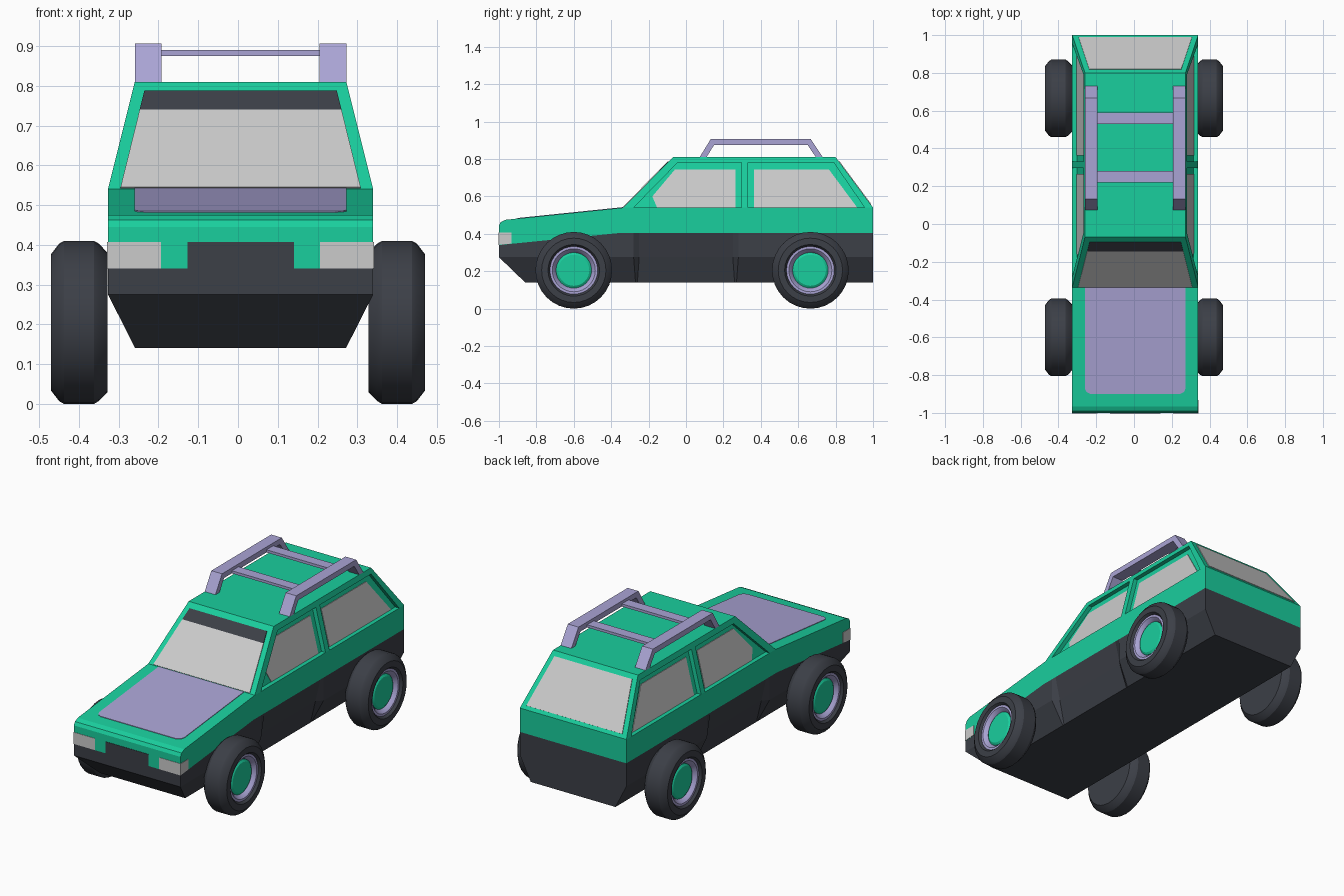
import bpy, bmesh
from math import sin, cos, pi
from mathutils import Vector

if "Cube" in bpy.data.objects:
    bpy.data.objects.remove(bpy.data.objects["Cube"])

CX = 0.0065            # body sits a hair right of the wheel centre line
W, ROOF, SILL = 0.3335, 0.266, 0.265   # half widths


def material(name, rgb):
    m = bpy.data.materials.new(name)
    m.diffuse_color = (*rgb, 1)
    m.use_nodes = True
    m.node_tree.nodes["Principled BSDF"].inputs["Base Color"].default_value = m.diffuse_color
    return m


GREEN = material("green_paint", (0.01, 0.62, 0.34))
DARK = material("dark_trim", (0.045, 0.05, 0.063))
TYRE = material("tyre_rubber", (0.045, 0.05, 0.063))
LILAC = material("lilac_metal", (0.40, 0.37, 0.66))


def make(name, verts, faces, mat=None, dx=CX):
    me = bpy.data.meshes.new(name)
    me.from_pydata([(v[0] + dx, v[1], v[2]) for v in verts], [], faces)
    bm = bmesh.new()
    bm.from_mesh(me)
    bmesh.ops.recalc_face_normals(bm, faces=bm.faces)
    bm.to_mesh(me)
    bm.free()
    ob = bpy.data.objects.new(name, me)
    bpy.context.collection.objects.link(ob)
    if mat:
        me.materials.append(mat)
    return ob


def prism(name, pts, vec, mat=None):
    """Polygon in space extruded along vec."""
    n = len(pts)
    a = [Vector(p) for p in pts]
    faces = [tuple(range(n)), tuple(range(n, 2 * n))]
    faces += [(i, (i + 1) % n, (i + 1) % n + n, i + n) for i in range(n)]
    return make(name, a + [p + Vector(vec) for p in a], faces, mat)


def across(name, prof, x0, x1, mat=None):
    """Side profile (y, z) extruded from x0 to x1."""
    return prism(name, [(x0, y, z) for y, z in prof], (x1 - x0, 0, 0), mat)


def side_x(z):
    return W - (z - 0.54) / 0.27 * (W - ROOF)


def screen_y(z):
    return -0.335 + (z - 0.54) / 0.27 * 0.265


def tail_y(z):
    return 1 - (z - 0.54) / 0.27 * 0.2


# Lower dark body: top, middle and bottom rails lofted along the length
verts, faces = [], []
for y, ybot, ztop, xmid in [(-1, -0.86, 0.34, W), (-0.35, -0.35, 0.405, W),
                            (-0.28, -0.27, 0.405, W), (-0.25, -0.26, 0.405, 0.303),
                            (0.25, 0.26, 0.405, 0.303), (0.28, 0.27, 0.405, W),
                            (1, 1, 0.405, W)]:
    half = [(W, y, ztop), (xmid, y, 0.275), (SILL, ybot, 0.14)]
    verts += [(-x, a, z) for x, a, z in half] + half[::-1]
for s in range(6):
    b = s * 6
    faces += [(b + i, b + (i + 1) % 6, b + (i + 1) % 6 + 6, b + i + 6) for i in range(6)]
for b in (0, 36):
    faces += [(b, b + 1, b + 4, b + 5), (b + 1, b + 2, b + 3, b + 4)]
make("lower_body", verts, faces, DARK)

# Upper green body with sloping bonnet
across("upper_body", [(-1, 0.34), (-1, 0.445), (-0.99, 0.463), (-0.965, 0.475), (-0.335, 0.54),
                      (1, 0.54), (1, 0.405), (-0.35, 0.405)], -W, W, GREEN)

# Cabin
ring = lambda w, y0, y1, z: [(-w, y0, z), (w, y0, z), (w, y1, z), (-w, y1, z)]
cabin = make("cabin", ring(W, -0.335, 1, 0.54) + ring(ROOF, -0.07, 0.8, 0.81),
             [(0, 1, 2, 3), (4, 5, 6, 7)] + [(i, (i + 1) % 4, (i + 1) % 4 + 4, i + 4) for i in range(4)],
             GREEN)

# Side windows: recess cut into the cabin, glass laid on the recess floor
openings = [("front", [(-0.29, 0.53), (-0.045, 0.78), (0.297, 0.78), (0.297, 0.53)],
             [(-0.155, 0.541), (-0.18, 0.60), (-0.06, 0.743), (0.265, 0.743), (0.265, 0.541)]),
            ("rear", [(0.332, 0.53), (0.332, 0.78), (0.79, 0.78), (0.962, 0.53)],
             [(0.363, 0.541), (0.363, 0.743), (0.765, 0.743), (0.915, 0.541)])]
DEPTH = 0.025
for s in (-1, 1):
    for label, hole, glass in openings:
        cut = prism("window_cutter", [(s * (side_x(z) - DEPTH), y, z) for y, z in hole],
                    (s * 0.1, 0, 0), GREEN)
        cut.hide_render = True
        cut.hide_set(True)
        mod = cabin.modifiers.new("window", 'BOOLEAN')
        mod.operation, mod.object, mod.solver = 'DIFFERENCE', cut, 'EXACT'
        prism(label + "_side_glass", [(s * (side_x(z) - DEPTH - 0.004), y, z) for y, z in glass],
              (s * 0.007, 0, 0))


# Windscreen, sun strip and rear glass
def end_glass(name, y_at, rows, out, mat=None):
    (w0, z0), (w1, z1) = rows
    pts = [(-w0, y_at(z0), z0), (w0, y_at(z0), z0), (w1, y_at(z1), z1), (-w1, y_at(z1), z1)]
    prism(name, [Vector(p) - Vector(out) for p in pts], Vector(out) * 2, mat)


end_glass("windscreen", screen_y, [(0.302, 0.542), (0.254, 0.737)], (0, -0.003, 0.003))
end_glass("sun_strip", screen_y, [(0.254, 0.737), (0.242, 0.785)], (0, -0.003, 0.003), DARK)
end_glass("rear_glass", tail_y, [(0.30, 0.557), (0.243, 0.787)], (0, 0.003, 0.002))

# Bonnet panel with clipped front corners
bonnet = [(-0.267, -0.337), (-0.267, -0.87), (-0.258, -0.89), (-0.238, -0.9),
          (0.238, -0.9), (0.258, -0.89), (0.267, -0.87), (0.267, -0.337)]
prism("bonnet_panel", [(x, y, 0.538 + (y + 0.335) * 0.1032) for x, y in bonnet], (0, 0, 0.005), LILAC)

# Grille and wrap-around headlights
across("grille", [(-1.002, 0.34), (-1.002, 0.407), (-0.98, 0.407), (-0.98, 0.34)], -0.134, 0.134, DARK)
for s in (-1, 1):
    across("headlight", [(-1.002, 0.341), (-1.002, 0.407), (-0.932, 0.407), (-0.932, 0.348)],
           s * 0.2, s * (W + 0.002))

# Roof rack: two bent rails and two crossbars
rail = [(0.07, 0.805), (0.132, 0.906), (0.667, 0.906), (0.735, 0.805),
        (0.698, 0.805), (0.65, 0.875), (0.15, 0.875), (0.107, 0.805)]
for s in (-1, 1):
    across("rack_rail", rail, s * 0.199, s * 0.266, LILAC)
for y in (0.25, 0.56):
    across("rack_crossbar", [(y - 0.03, 0.875), (y + 0.03, 0.875), (y + 0.03, 0.89), (y - 0.03, 0.89)],
           -0.2, 0.2, LILAC)


# Wheels: lathed tyre, rim and hub cap; profiles are (x, radius)
def lathe(name, prof, y, s, mat, n=32):
    verts, faces = [], []
    for x, r in prof:
        verts += [(s * x, y + r * cos(2 * pi * i / n), 0.205 + r * sin(2 * pi * i / n)) for i in range(n)]
    for k in range(len(prof) - 1):
        faces += [(k * n + i, k * n + (i + 1) % n, (k + 1) * n + (i + 1) % n, (k + 1) * n + i)
                  for i in range(n)]
    faces += [tuple(range(n)), tuple(range((len(prof) - 1) * n, len(prof) * n))]
    ob = make(name, verts, faces, mat, 0)
    bpy.context.view_layer.objects.active = ob
    ob.select_set(True)
    bpy.ops.object.shade_smooth_by_angle(angle=0.5)
    ob.select_set(False)


for s in (-1, 1):
    for y in (-0.6, 0.665):
        lathe("tyre", [(0.328, 0.175), (0.35, 0.198), (0.362, 0.205), (0.438, 0.205), (0.45, 0.198),
                       (0.47, 0.172), (0.47, 0.138), (0.455, 0.126), (0.43, 0.12)], y, s, TYRE)
        lathe("rim", [(0.42, 0.128), (0.457, 0.128), (0.457, 0.115), (0.44, 0.098), (0.432, 0.095)],
              y, s, LILAC)
        lathe("hub_cap", [(0.42, 0.095), (0.438, 0.095), (0.446, 0.083)], y, s, GREEN)
